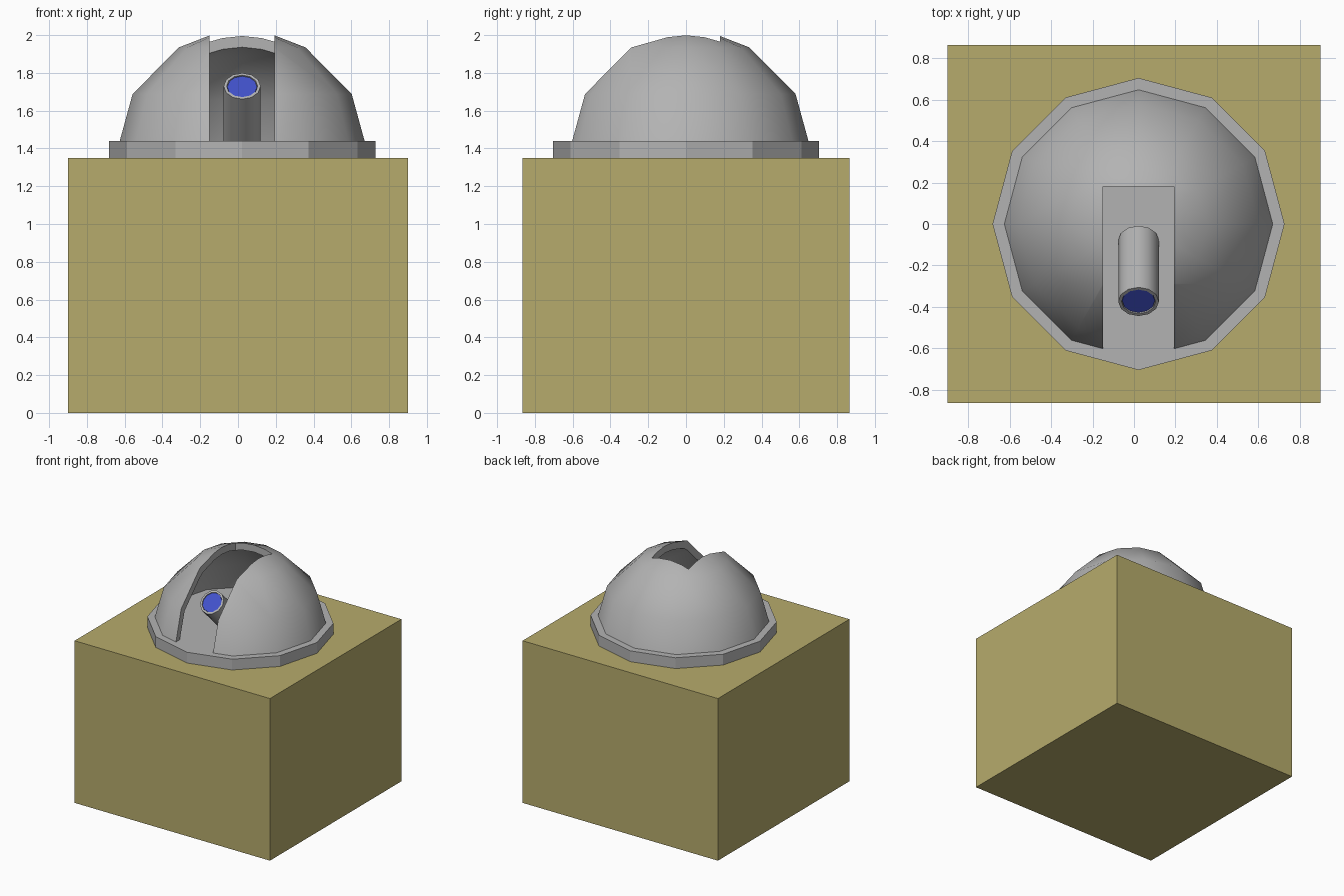
import bpy, bmesh, math
from mathutils import Matrix, Vector

cube = bpy.data.objects.get("Cube")
if cube:
    bpy.data.objects.remove(cube, do_unlink=True)

CX = 0.022          # dome axis
SIDES = 12


def material(name, rgb):
    m = bpy.data.materials.new(name)
    m.use_nodes = True
    m.diffuse_color = (*rgb, 1)
    m.node_tree.nodes["Principled BSDF"].inputs["Base Color"].default_value = (*rgb, 1)
    return m


sand = material("sand wall", (0.47, 0.41, 0.15))
grey = material("light grey metal", (0.45, 0.45, 0.45))
blue = material("blue glass", (0.055, 0.085, 0.6))


def finish(name, bm, mat):
    bmesh.ops.recalc_face_normals(bm, faces=bm.faces)
    me = bpy.data.meshes.new(name)
    bm.to_mesh(me)
    bm.free()
    me.materials.append(mat)
    ob = bpy.data.objects.new(name, me)
    bpy.context.collection.objects.link(ob)
    return ob


def box(name, lo, hi, mat):
    bm = bmesh.new()
    bmesh.ops.create_cube(bm, size=1)
    lo, hi = Vector(lo), Vector(hi)
    bmesh.ops.scale(bm, vec=hi - lo, verts=bm.verts)
    bmesh.ops.translate(bm, vec=(lo + hi) / 2, verts=bm.verts)
    return finish(name, bm, mat)


def lathe(name, profile, mat, matrix):
    """Revolve (radius, height) points around the local z axis."""
    bm = bmesh.new()
    vs = [bm.verts.new((r, 0, z)) for r, z in profile]
    es = [bm.edges.new(p) for p in zip(vs, vs[1:])]
    bmesh.ops.spin(bm, geom=vs + es, cent=(0, 0, 0), axis=(0, 0, 1),
                   angle=math.tau, steps=SIDES, use_duplicate=False)
    bmesh.ops.remove_doubles(bm, verts=bm.verts, dist=0.0005)
    bm.transform(matrix)
    return finish(name, bm, mat)


def activate(ob):
    bpy.ops.object.select_all(action='DESELECT')
    ob.select_set(True)
    bpy.context.view_layer.objects.active = ob


def smooth(ob, degrees):
    activate(ob)
    bpy.ops.object.shade_smooth_by_angle(angle=math.radians(degrees))


# Building and the ring the dome rests on
box("building", (-0.9, -0.865, 0), (0.9, 0.865, 1.35), sand)
upright = Matrix.Translation((CX, 0, 0))
lathe("dome_base_ring", [(0, 1.345), (0.705, 1.345), (0.705, 1.44), (0, 1.44)], grey, upright)

# Hollow dome shell
dome = lathe("dome", [(0, 2.065), (0.335, 1.935), (0.58, 1.688), (0.67, 1.36),
                      (0.62, 1.36), (0.535, 1.655), (0.305, 1.885), (0, 2.01)], grey, upright)
dome_mesh = dome.data
bm = bmesh.new()
bm.from_mesh(dome_mesh)
if any(e.is_boundary for e in bm.edges):
    bmesh.ops.holes_fill(bm, edges=bm.edges)
bm.to_mesh(dome_mesh)
bm.free()

# Viewing slot cut from the front past the crown
cutter = box("slot_cutter", (-0.15, -1, 1.3), (0.192, 0.18, 2.3), grey)
cutter.hide_render = True
cut = dome.modifiers.new("slot", 'BOOLEAN')
cut.operation = 'DIFFERENCE'
cut.solver = 'EXACT'
cut.object = cutter
activate(dome)
bpy.ops.object.modifier_apply(modifier=cut.name)
bpy.data.objects.remove(cutter, do_unlink=True)
smooth(dome, 40)

# Telescope tilted up at the slot, with a recessed lens
tilt = Matrix.Translation((CX, -0.375, 1.73)) @ Matrix.Rotation(math.radians(45), 4, 'X')
tube = lathe("telescope_tube", [(0, -0.42), (0.098, -0.42), (0.098, 0), (0.082, 0),
                                (0.082, -0.012), (0, -0.012)], grey, tilt)
smooth(tube, 35)
lathe("telescope_lens", [(0, -0.013), (0.079, -0.013), (0.079, -0.005), (0, -0.005)], blue, tilt)
